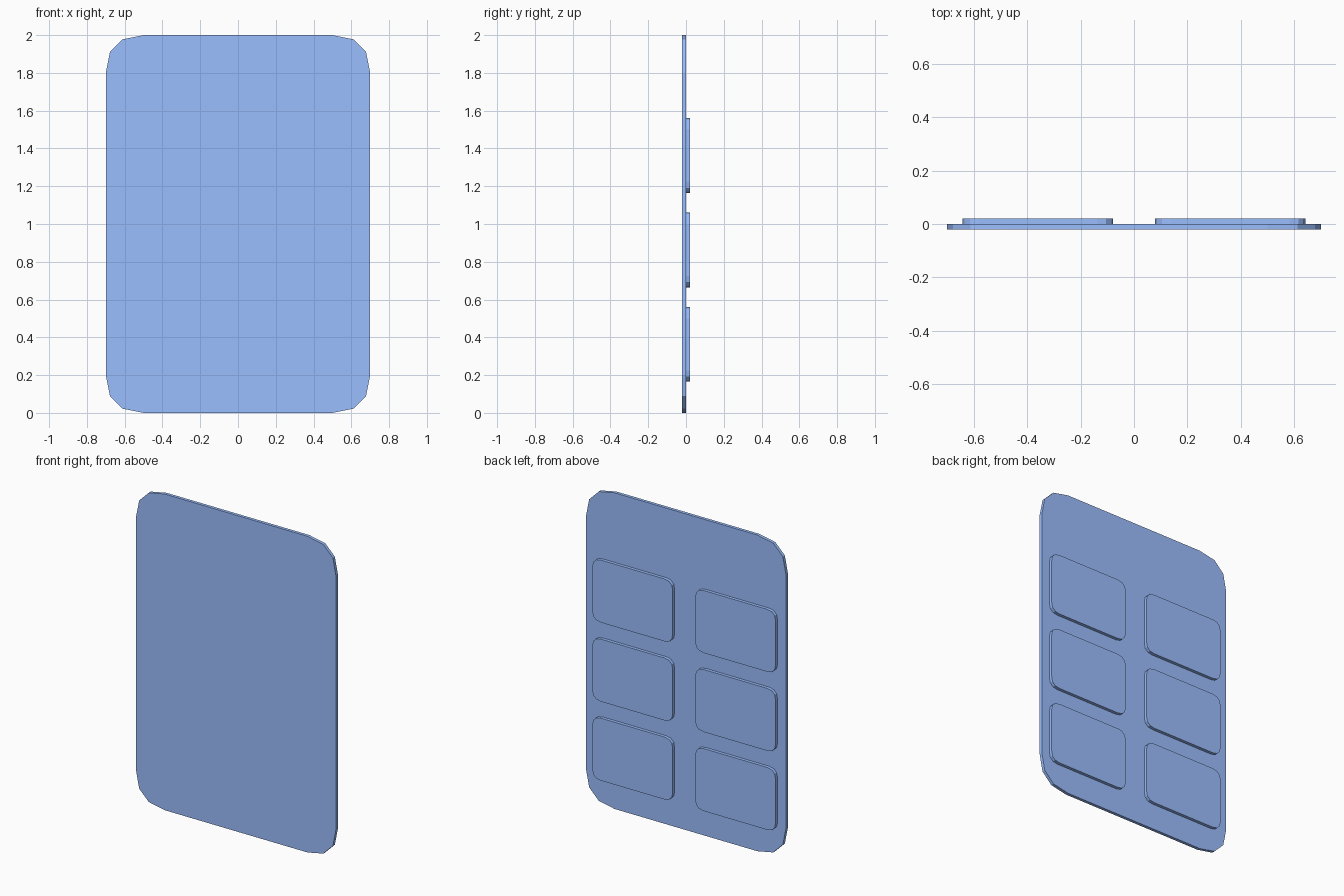
import bpy
import bmesh
from mathutils import Vector

if "Cube" in bpy.data.objects:
    bpy.data.objects.remove(bpy.data.objects["Cube"])

# Blue finish shared by all parts
blue = bpy.data.materials.new("blue")
blue.diffuse_color = (0.33, 0.52, 1.0, 1)
blue.use_nodes = True
blue.node_tree.nodes["Principled BSDF"].inputs["Base Color"].default_value = blue.diffuse_color


def rounded_outline(x0, x1, z0, z1, r, segments=3):
    """Rectangle outline whose corners are quadratic curves."""
    corners = [(x1, z1, 1, 1), (x0, z1, -1, 1), (x0, z0, -1, -1), (x1, z0, 1, -1)]
    points = []
    for x, z, sx, sz in corners:
        side = Vector((x, z - sz * r))
        end = Vector((x - sx * r, z))
        tip = Vector((x, z))
        a, b = (side, end) if sx * sz > 0 else (end, side)
        for i in range(segments + 1):
            t = i / segments
            points.append(a * (1 - t) ** 2 + tip * 2 * t * (1 - t) + b * t * t)
    return points


def plate(name, outline, y0, y1):
    """Extrude an x-z outline from y0 to y1."""
    bm = bmesh.new()
    face = bm.faces.new([bm.verts.new((p.x, y0, p.y)) for p in outline])
    extruded = bmesh.ops.extrude_face_region(bm, geom=[face], use_keep_orig=True)
    verts = [g for g in extruded["geom"] if isinstance(g, bmesh.types.BMVert)]
    bmesh.ops.translate(bm, verts=verts, vec=(0, y1 - y0, 0))
    bmesh.ops.recalc_face_normals(bm, faces=bm.faces)
    mesh = bpy.data.meshes.new(name)
    bm.to_mesh(mesh)
    bm.free()
    mesh.materials.append(blue)
    obj = bpy.data.objects.new(name, mesh)
    bpy.context.collection.objects.link(obj)
    return obj


# Main board
plate("board", rounded_outline(-0.7, 0.7, 0, 2, 0.2), -0.02, 0)

# Raised panels on the back: two columns of three
for row in range(3):
    z = 0.165 + 0.5 * row
    for side, x in (("left", -0.641), ("right", 0.079)):
        plate(f"{side}_panel_{row + 1}",
              rounded_outline(x, x + 0.563, z, z + 0.395, 0.06), 0, 0.02)
